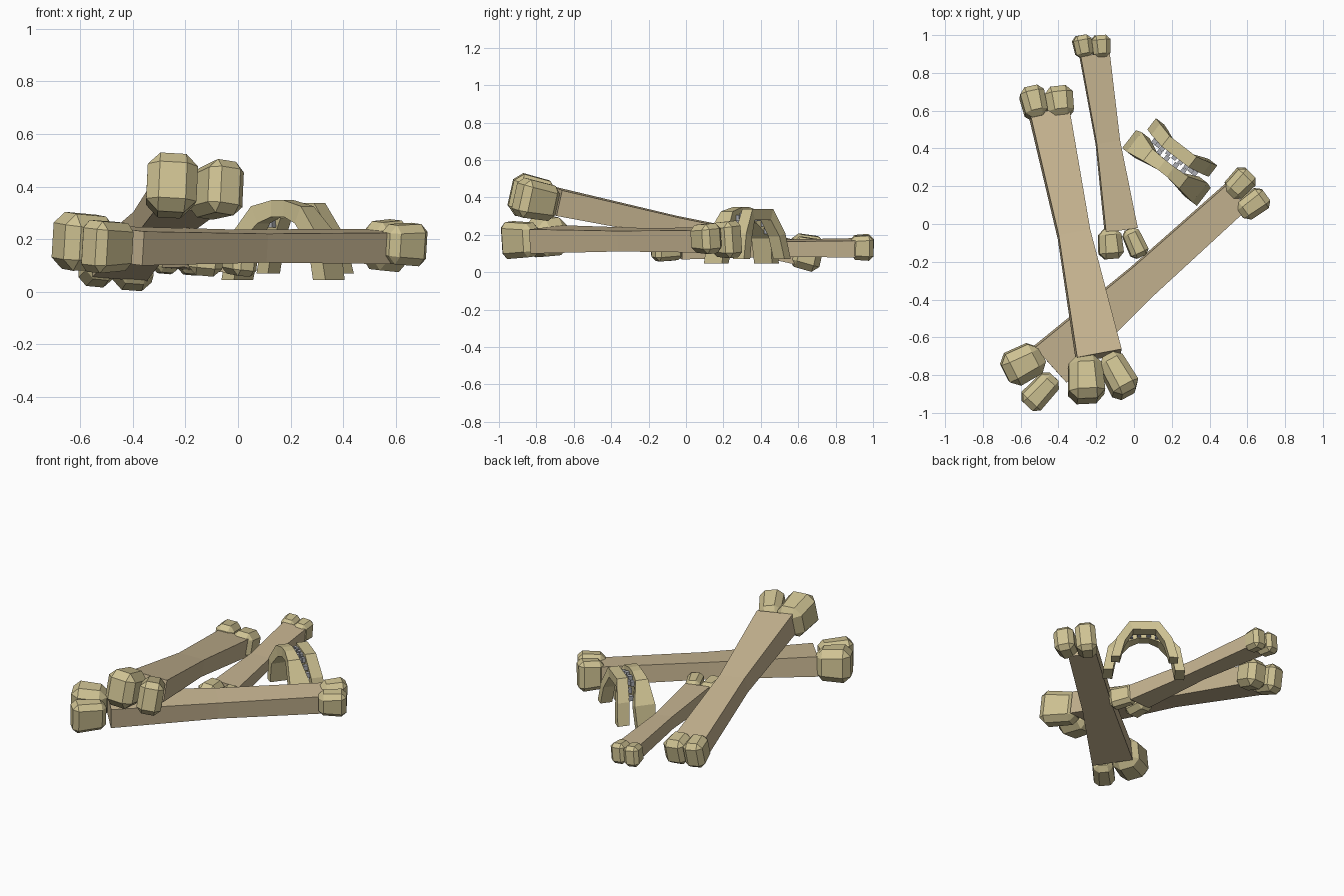
import bpy, bmesh
from math import radians, atan2
from mathutils import Vector, Matrix

if "Cube" in bpy.data.objects:
    bpy.data.objects.remove(bpy.data.objects["Cube"])


def material(name, rgb):
    m = bpy.data.materials.new(name)
    m.diffuse_color = (*rgb, 1)
    m.use_nodes = True
    m.node_tree.nodes["Principled BSDF"].inputs["Base Color"].default_value = m.diffuse_color
    return m


SHAFT = material("bone_shaft", (0.58, 0.47, 0.29))
KNOB = material("bone_knob", (0.62, 0.54, 0.29))
TOOTH = material("tooth_grey", (0.42, 0.43, 0.46))


def finish(bm, name, mat):
    bmesh.ops.recalc_face_normals(bm, faces=bm.faces)
    me = bpy.data.meshes.new(name)
    bm.to_mesh(me)
    bm.free()
    me.materials.append(mat)
    ob = bpy.data.objects.new(name, me)
    bpy.context.collection.objects.link(ob)
    return ob


def loft(name, sections, mat, matrix=Matrix()):
    """Skin a chain of four-cornered sections and cap both ends."""
    bm = bmesh.new()
    rings = [[bm.verts.new(matrix @ Vector(p)) for p in s] for s in sections]
    for a, b in zip(rings, rings[1:]):
        for i in range(4):
            j = (i + 1) % 4
            bm.faces.new((a[i], a[j], b[j], b[i]))
    bm.faces.new(rings[0])
    bm.faces.new(rings[-1])
    return finish(bm, name, mat)


def knob(name, centre, size, rot, flare):
    """Chamfered block, slightly wider towards the outer end (flare sign)."""
    bm = bmesh.new()
    bmesh.ops.create_cube(bm, size=1)
    for v in bm.verts:
        k = 1.06 if v.co.y * flare > 0 else 0.94
        v.co.x *= k
        v.co.z *= k
    bm.transform(Matrix.Diagonal((*size, 1)))
    bmesh.ops.bevel(bm, geom=bm.edges[:], offset=min(size) * 0.25,
                    segments=1, affect='EDGES')
    bm.transform(Matrix.Translation(centre) @ rot)
    finish(bm, name, KNOB)


def bone(name, p0, p1, widths, heights, knobs):
    p0, p1 = Vector(p0), Vector(p1)
    y = (p1 - p0).normalized()
    x = y.cross(Vector((0, 0, 1))).normalized()
    rot = Matrix((x, y, x.cross(y))).transposed().to_4x4()
    rot = rot @ Matrix.Rotation(radians(5), 4, 'Y')
    length = (p1 - p0).length
    secs = []
    for t, w, h in zip((-0.015, 0.5, 1.015), widths, heights):
        secs.append([(sx * w / 2, t * length, sz * h / 2)
                     for sx, sz in ((-1, -1), (1, -1), (1, 1), (-1, 1))])
    loft(name + "_shaft", secs, SHAFT, Matrix.Translation(p0) @ rot)
    for i, (c, size, twist) in enumerate(knobs):
        knob(f"{name}_knob_{i + 1}", c, size,
             rot @ Matrix.Rotation(radians(twist), 4, 'Z'), -1 if i < 2 else 1)


# Large bone resting across the other
bone("upper_bone", (-0.19, -0.68, 0.375), (-0.445, 0.57, 0.11),
     (0.24, 0.17, 0.21), (0.14, 0.11, 0.12),
     [((-0.255, -0.82, 0.40), (0.185, 0.24, 0.22), -8),
      ((-0.085, -0.80, 0.385), (0.145, 0.23, 0.20), 18),
      ((-0.53, 0.64, 0.115), (0.125, 0.165, 0.17), 2),
      ((-0.395, 0.64, 0.10), (0.145, 0.165, 0.17), -4)])

# Long bone on the ground
bone("lower_bone", (-0.43, -0.73, 0.175), (0.53, 0.135, 0.172),
     (0.25, 0.185, 0.17), (0.13, 0.11, 0.12),
     [((-0.585, -0.74, 0.19), (0.18, 0.22, 0.21), -15),
      ((-0.495, -0.885, 0.172), (0.125, 0.21, 0.19), 5),
      ((0.56, 0.215, 0.175), (0.12, 0.16, 0.19), 4),
      ((0.63, 0.105, 0.18), (0.12, 0.17, 0.155), -6)])

# Slim bone
bone("small_bone", (-0.07, -0.02, 0.125), (-0.207, 0.885, 0.13),
     (0.17, 0.125, 0.155), (0.10, 0.08, 0.09),
     [((-0.125, -0.105, 0.132), (0.125, 0.16, 0.14), -4),
      ((0.005, -0.10, 0.125), (0.095, 0.16, 0.125), 16),
      ((-0.27, 0.94, 0.135), (0.095, 0.12, 0.13), 2),
      ((-0.175, 0.94, 0.13), (0.095, 0.12, 0.13), -4)])

# Jaw frame: x runs across the jaw, y through its depth, z up
JAW = Matrix.Translation((0.19, 0.32, 0)) @ Matrix.Rotation(atan2(-0.61, 0.79), 4, 'Z')


def arch(name, half):
    """half: outer x, outer z, inner x, inner z, depth start, depth end"""
    full = [(1, h) for h in half] + [(-1, h) for h in reversed(half)]
    secs = [[(s * xo, a, zo), (s * xo, b, zo), (s * xi, b, zi), (s * xi, a, zi)]
            for s, (xo, zo, xi, zi, a, b) in full]
    loft(name, secs, KNOB, JAW)


arch("jaw_back_arch", [(0.205, 0.07, 0.15, 0.07, 0.07, 0.145),
                       (0.17, 0.21, 0.12, 0.19, 0.06, 0.135),
                       (0.09, 0.338, 0.07, 0.28, 0.045, 0.115)])
arch("jaw_front_arch", [(0.25, 0.045, 0.19, 0.045, -0.09, 0.03),
                        (0.22, 0.20, 0.165, 0.18, -0.09, 0.04),
                        (0.12, 0.325, 0.09, 0.26, -0.075, 0.005),
                        (0.03, 0.348, 0.03, 0.285, -0.065, 0.0)])


def teeth(name, spots, depth, length):
    bm = bmesh.new()
    for x, z in spots:
        for s in ((-1, 1) if x else (1,)):
            m = JAW @ Matrix.Translation((s * x, depth, z)) @ Matrix.Diagonal((0.026, length, 0.032, 1))
            bmesh.ops.create_cube(bm, size=1, matrix=m)
    finish(bm, name, TOOTH)


# Tooth rows in the gap between the arches
teeth("back_teeth", [(0, 0.31), (0.04, 0.31), (0.08, 0.30), (0.11, 0.26), (0.135, 0.22)], 0.045, 0.035)
teeth("front_teeth", [(0.03, 0.305), (0.08, 0.29)], 0.008, 0.035)
